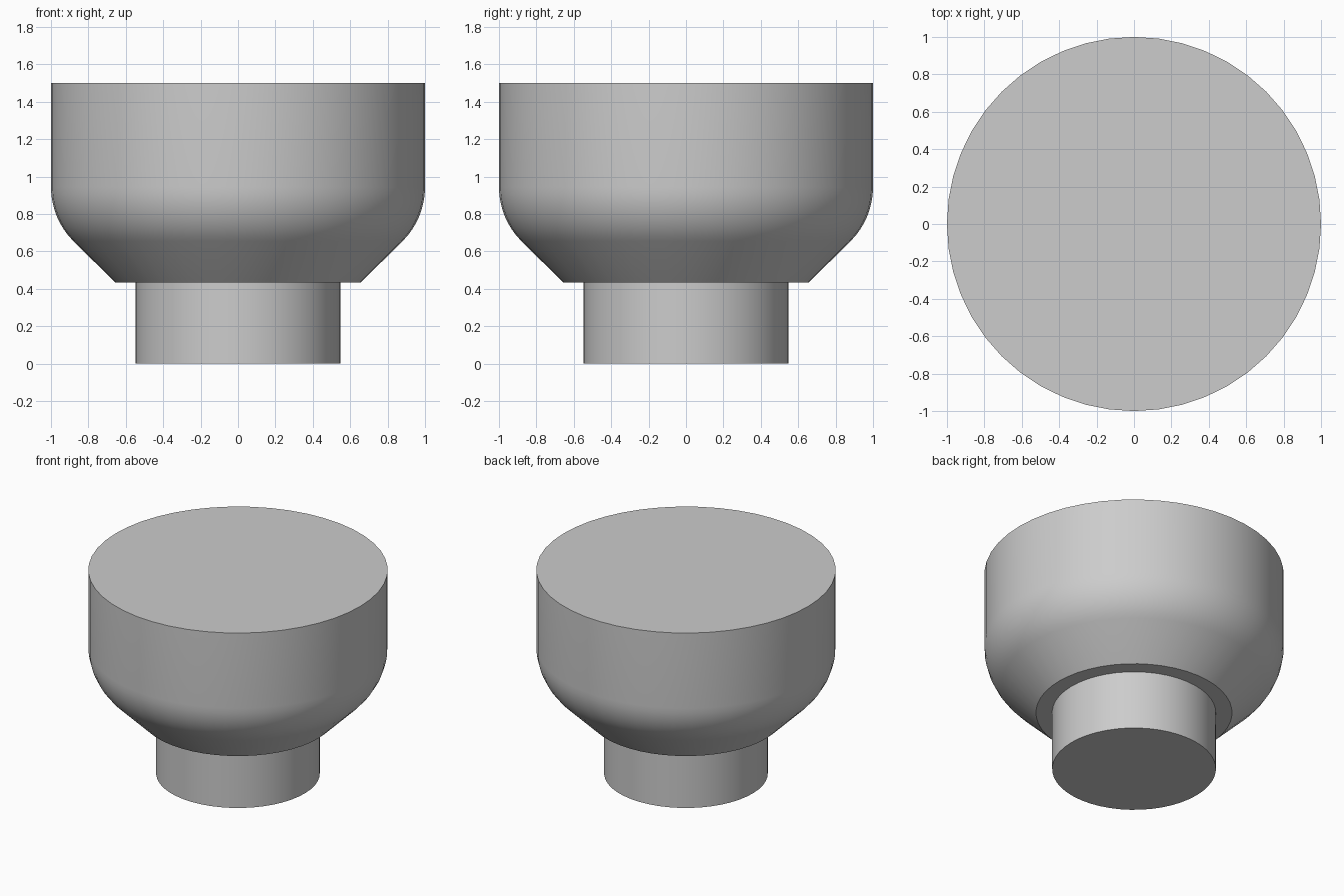
import bpy, bmesh, math

if "Cube" in bpy.data.objects:
    bpy.data.objects.remove(bpy.data.objects["Cube"], do_unlink=True)

SIDES = 48
TOP, SHOULDER, UNDERSIDE = 1.5, 0.945, 0.433
BEND = 0.41  # radius of the rounded shoulder

grey = bpy.data.materials.new("light_grey")
grey.use_nodes = True
colour = (0.604, 0.604, 0.604, 1)
grey.diffuse_color = colour
grey.node_tree.nodes["Principled BSDF"].inputs["Base Color"].default_value = colour


def lathe(name, profile):
    """Closed solid turned around z from (radius, height) points, bottom up."""
    bm = bmesh.new()
    rings = []
    for r, z in profile:
        angles = [math.tau * i / SIDES for i in range(SIDES)]
        rings.append([bm.verts.new((r * math.cos(a), r * math.sin(a), z)) for a in angles])
    for low, high in zip(rings, rings[1:]):
        for i in range(SIDES):
            j = (i + 1) % SIDES
            bm.faces.new((low[i], low[j], high[j], high[i]))
    bm.faces.new(rings[0][::-1])
    bm.faces.new(rings[-1])
    mesh = bpy.data.meshes.new(name)
    bm.to_mesh(mesh)
    bm.free()
    mesh.materials.append(grey)
    obj = bpy.data.objects.new(name, mesh)
    bpy.context.collection.objects.link(obj)
    bpy.ops.object.select_all(action="DESELECT")
    obj.select_set(True)
    bpy.context.view_layer.objects.active = obj
    bpy.ops.object.shade_smooth_by_angle(angle=math.radians(30))
    return obj


# Head: sloped cone, rounded shoulder, straight wall, flat top
steps = 8
arc = []
for i in range(steps + 1):
    a = math.radians(45) * (1 - i / steps)
    arc.append((1 - BEND + BEND * math.cos(a), SHOULDER - BEND * math.sin(a)))
lathe("head", [(0.655, UNDERSIDE)] + arc + [(1, TOP)])

# Stem: plain cylinder under the head
lathe("stem", [(0.547, 0), (0.547, UNDERSIDE)])
